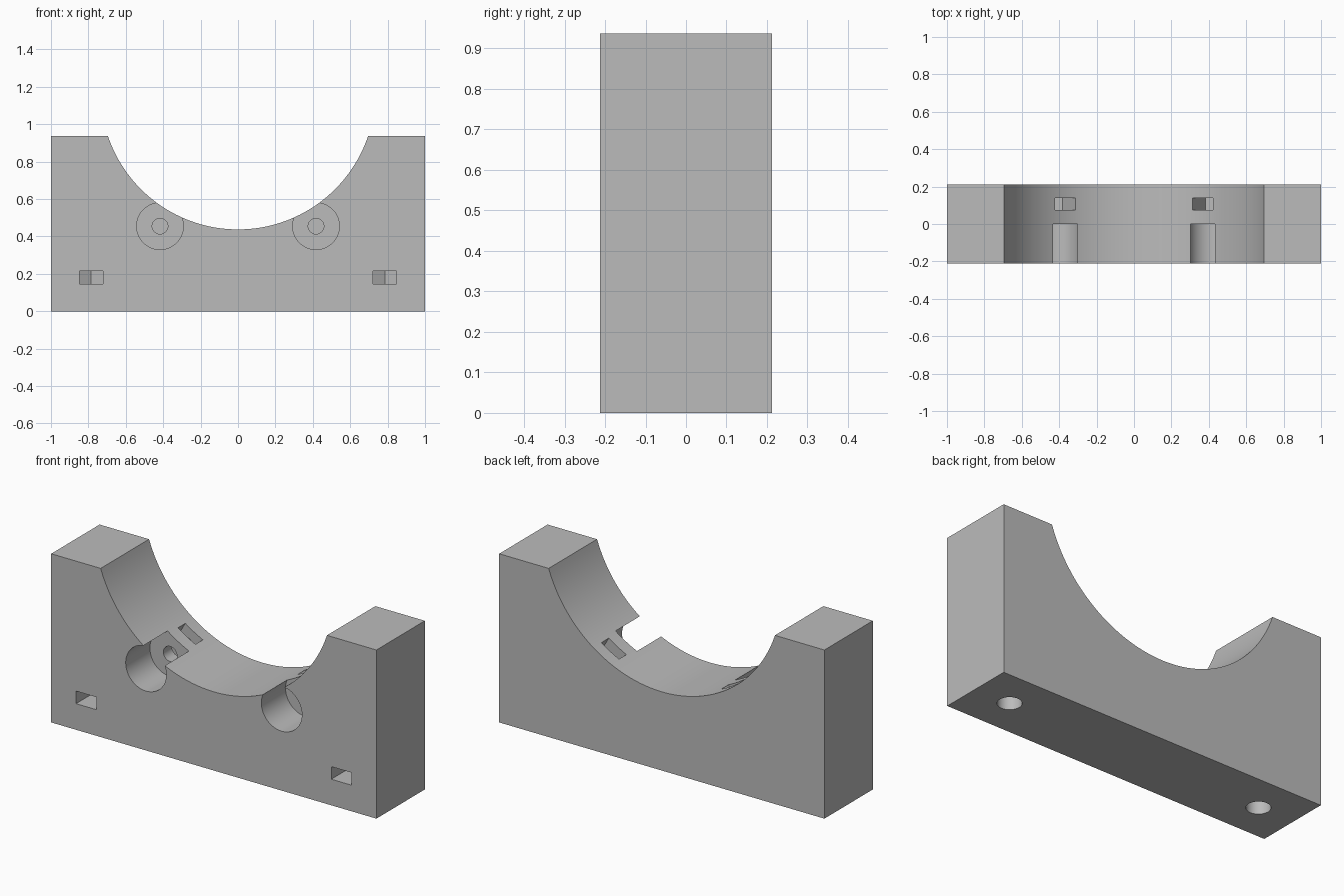
import bpy, bmesh, math
from mathutils import Vector

if "Cube" in bpy.data.objects:
    bpy.data.objects.remove(bpy.data.objects["Cube"], do_unlink=True)

HALF_DEPTH = 0.2125
HEIGHT = 0.9375
ARC_Z, ARC_R = 1.1715, 0.734          # saddle circle
BORE_X, BORE_Z = 0.417, 0.455         # screw bores in the front
POST_X = 0.785                        # mounting holes in the base
NUT = 0.0625                          # half width of a nut pocket

grey = bpy.data.materials.new("mid grey")
grey.use_nodes = True
colour = (0.5, 0.5, 0.5, 1)
grey.diffuse_color = colour
grey.node_tree.nodes["Principled BSDF"].inputs["Base Color"].default_value = colour


def prism(name, outline, depth):
    """Solid made by sweeping a closed 3D outline along a vector."""
    bm = bmesh.new()
    face = bm.faces.new([bm.verts.new(p) for p in outline])
    swept = bmesh.ops.extrude_face_region(bm, geom=[face])
    moved = [v for v in swept["geom"] if isinstance(v, bmesh.types.BMVert)]
    bmesh.ops.translate(bm, verts=moved, vec=depth)
    bmesh.ops.recalc_face_normals(bm, faces=bm.faces)
    mesh = bpy.data.meshes.new(name)
    bm.to_mesh(mesh)
    bm.free()
    mesh.materials.append(grey)
    obj = bpy.data.objects.new(name, mesh)
    bpy.context.collection.objects.link(obj)
    return obj


def cylinder(name, start, depth, radius):
    start, depth = Vector(start), Vector(depth)
    u = depth.orthogonal().normalized()
    v = depth.normalized().cross(u)
    turns = [math.tau * i / 48 for i in range(48)]
    ring = [start + radius * (u * math.cos(t) + v * math.sin(t)) for t in turns]
    return prism(name, ring, depth)


def nut_pocket(name, centre, across, out, depth, length):
    """Slot ending in half a hexagon, open in the out direction."""
    centre, across, out = Vector(centre), Vector(across), Vector(out)
    side = NUT / math.sqrt(3)
    shape = [(-NUT, length), (-NUT, -side), (0, -2 * side), (NUT, -side), (NUT, length)]
    return prism(name, [centre + across * a + out * b for a, b in shape], Vector(depth))


# Block with the round saddle in its top
end = math.acos((ARC_Z - HEIGHT) / ARC_R)
angles = [end * (1 - 2 * i / 80) for i in range(81)]
outline = [(-1, HEIGHT), (-1, 0), (1, 0), (1, HEIGHT)]
outline += [(ARC_R * math.sin(t), ARC_Z - ARC_R * math.cos(t)) for t in angles]
block = prism("saddle_block", [(x, -HALF_DEPTH, z) for x, z in outline],
              Vector((0, 2 * HALF_DEPTH, 0)))

# Cutters for both sides
cutters = []
for s in (-1, 1):
    tilt = math.atan2(BORE_X, ARC_Z - BORE_Z)
    cutters += [
        cylinder("screw_head_bore", (s * BORE_X, -0.3, BORE_Z), (0, 0.3, 0), 0.125),
        cylinder("screw_hole", (s * BORE_X, -0.1, BORE_Z), (0, 0.27, 0), 0.042),
        nut_pocket("saddle_nut_pocket", (s * BORE_X, 0.075, BORE_Z),
                   (math.cos(tilt), 0, s * math.sin(tilt)),
                   (-s * math.sin(tilt), 0, math.cos(tilt)), (0, 0.065, 0), 0.2),
        cylinder("base_hole", (s * POST_X, 0, -0.1), (0, 0, 0.4), 0.061),
        nut_pocket("front_nut_pocket", (s * POST_X, 0, 0.145),
                   (1, 0, 0), (0, -1, 0), (0, 0, 0.07), 0.3),
    ]

# Cut the holes, then remove the cutters
bpy.context.view_layer.objects.active = block
for cutter in cutters:
    cutter.hide_render = True
    mod = block.modifiers.new(cutter.name, "BOOLEAN")
    mod.operation = "DIFFERENCE"
    mod.solver = "EXACT"
    mod.object = cutter
    bpy.ops.object.modifier_apply(modifier=mod.name)
    bpy.data.objects.remove(cutter, do_unlink=True)

bpy.ops.object.select_all(action="DESELECT")
block.select_set(True)
bpy.ops.object.shade_smooth_by_angle(angle=math.radians(25))
